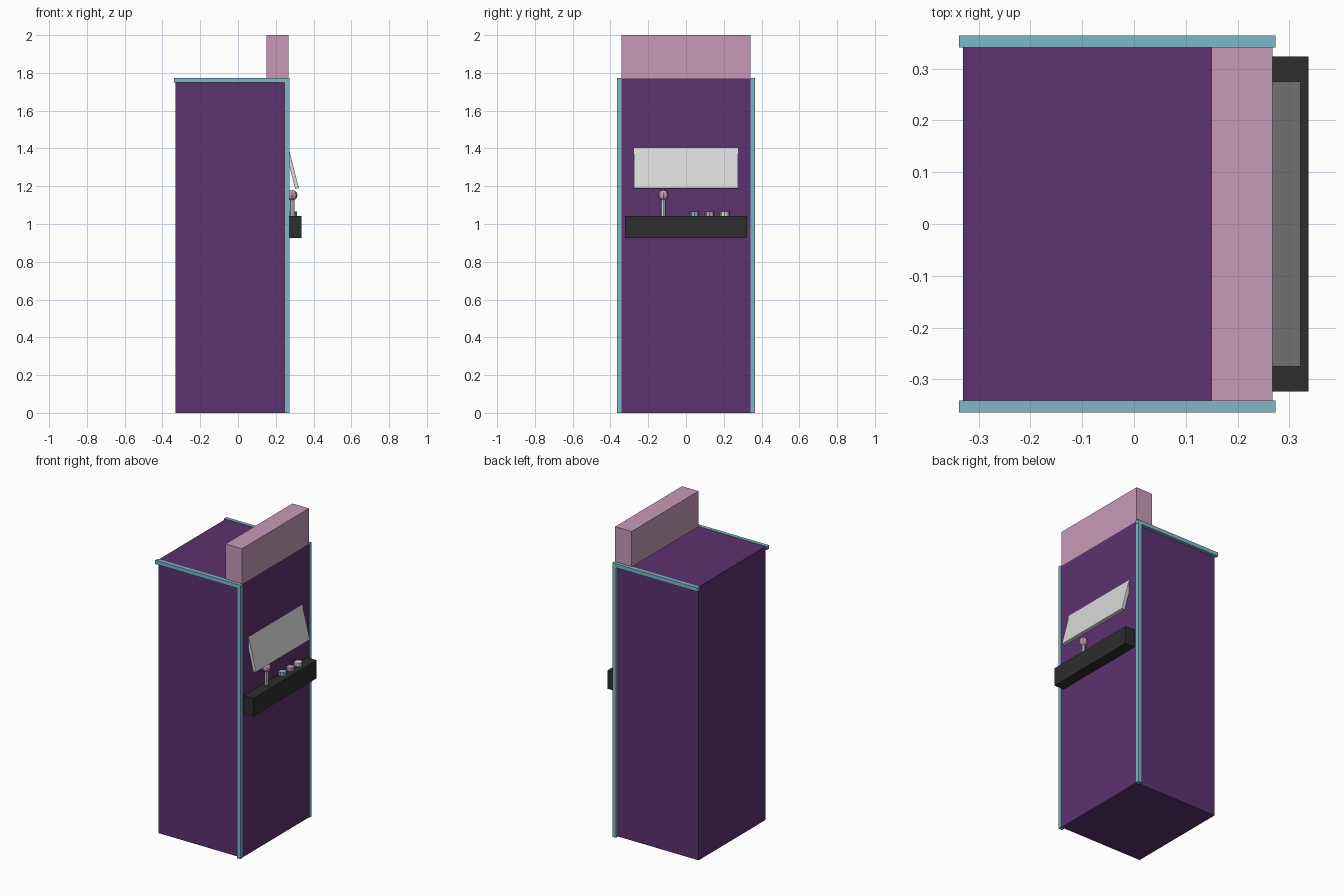
import bpy, math
from mathutils import Matrix

if "Cube" in bpy.data.objects:
    bpy.data.objects.remove(bpy.data.objects["Cube"])


def material(name, rgb):
    m = bpy.data.materials.new(name)
    m.diffuse_color = (*rgb, 1)
    m.use_nodes = True
    m.node_tree.nodes["Principled BSDF"].inputs["Base Color"].default_value = m.diffuse_color
    return m


PURPLE = material("purple", (0.107, 0.032, 0.162))
TEAL = material("teal", (0.212, 0.479, 0.584))
PINK = material("pink", (0.578, 0.323, 0.479))
DARK = material("charcoal", (0.026, 0.026, 0.026))
LIGHT = material("light_grey", (0.70, 0.70, 0.70))


def finish(name, mat):
    o = bpy.context.object
    o.name = name
    o.data.materials.append(mat)
    return o


def box(name, mat, x, y, z):
    """Box from (min, max) ranges."""
    lo, hi = zip(x, y, z)
    bpy.ops.mesh.primitive_cube_add(size=1)
    o = finish(name, mat)
    size = [b - a for a, b in zip(lo, hi)]
    mid = [(a + b) / 2 for a, b in zip(lo, hi)]
    o.data.transform(Matrix.Translation(mid) @ Matrix.Diagonal((*size, 1)))
    return o


def cylinder(name, mat, r, x, y, z0, z1, sides):
    bpy.ops.mesh.primitive_cylinder_add(vertices=sides, radius=r, depth=z1 - z0,
                                        location=(x, y, (z0 + z1) / 2))
    return finish(name, mat)


# Cabinet body and the sign on top
box("cabinet", PURPLE, (-0.33, 0.268), (-0.342, 0.342), (0, 1.77))
box("top_sign", PINK, (0.15, 0.268), (-0.342, 0.342), (1.765, 2.0))

# Edge trim on both sides
for side, s in (("near", -1), ("far", 1)):
    y = sorted((s * 0.341, s * 0.364))
    box(side + "_front_trim", TEAL, (0.246, 0.272), y, (0, 1.76))
    box(side + "_top_trim", TEAL, (-0.338, 0.273), y, (1.748, 1.773))

# Tilted screen, its upper edge sunk into the cabinet
screen = box("screen", LIGHT, (-0.02, 0), (-0.275, 0.275), (0, 0.30))
screen.location = (0.322, 0, 1.191)
screen.rotation_euler.y = -0.25

# Control panel with joystick and buttons
box("control_panel", DARK, (0.25, 0.337), (-0.324, 0.324), (0.926, 1.043))
cylinder("joystick_shaft", LIGHT, 0.012, 0.287, -0.12, 1.04, 1.14, 8)
bpy.ops.mesh.primitive_uv_sphere_add(segments=8, ring_count=6, radius=0.028,
                                     location=(0.287, -0.12, 1.152))
finish("joystick_ball", PINK)
for i, mat in enumerate((TEAL, PINK, LIGHT)):
    cylinder("button_%d" % (i + 1), mat, 0.024, 0.288, 0.045 + 0.08 * i, 1.04, 1.066, 8)
